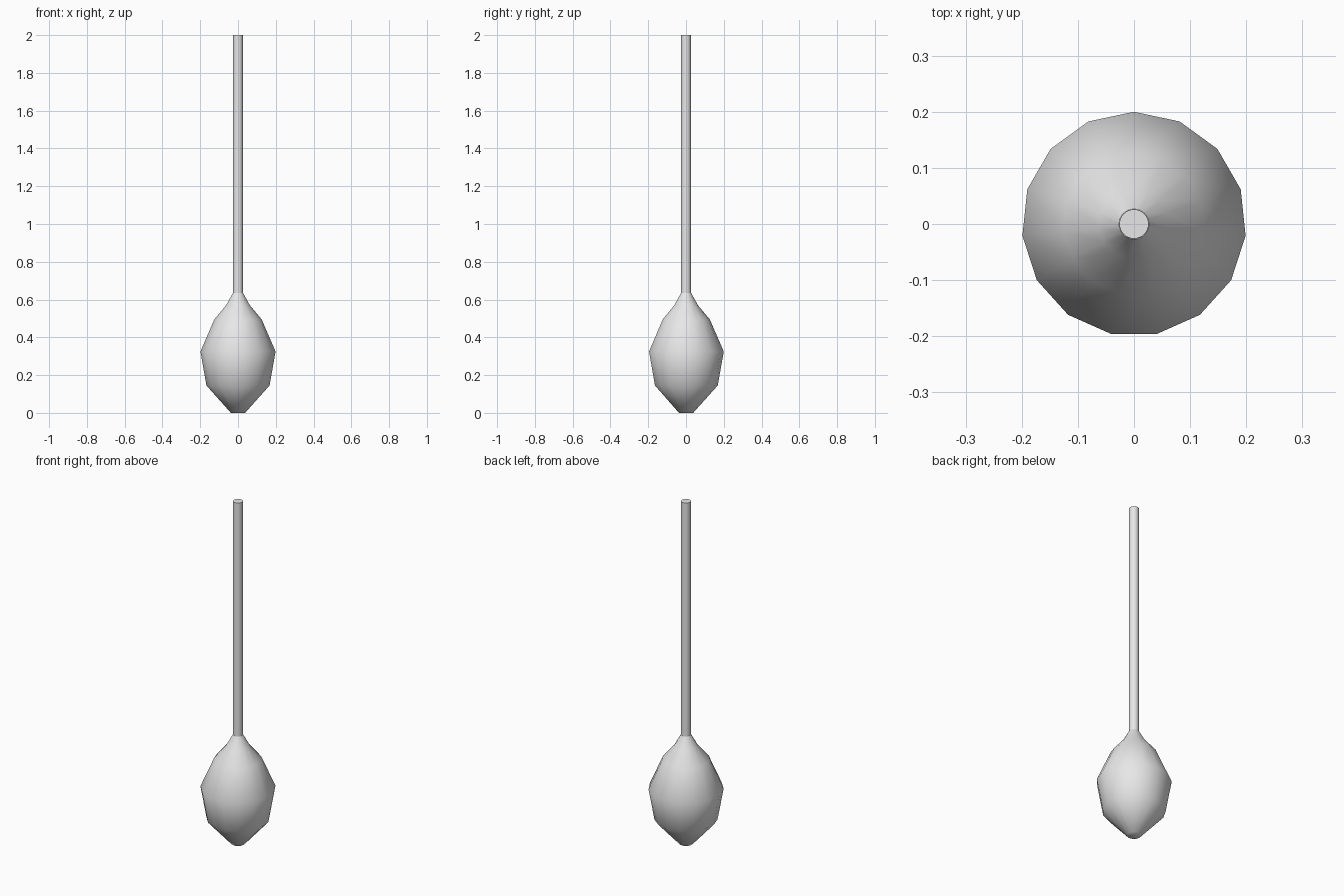
import bpy, bmesh, math

cube = bpy.data.objects.get("Cube")
if cube:
    bpy.data.objects.remove(cube, do_unlink=True)

grey = bpy.data.materials.new("light grey")
grey.use_nodes = True
colour = (0.8, 0.8, 0.8, 1)
grey.diffuse_color = colour
grey.node_tree.nodes["Principled BSDF"].inputs["Base Color"].default_value = colour


def lathe(name, profile, sides):
    """Closed solid of revolution; the first vertex of each ring points to +y."""
    bm = bmesh.new()
    rings = []
    for r, z in profile:
        angles = [math.pi / 2 + math.tau * i / sides for i in range(sides)]
        rings.append([bm.verts.new((r * math.cos(a), r * math.sin(a), z)) for a in angles])
    for low, high in zip(rings, rings[1:]):
        for i in range(sides):
            j = (i + 1) % sides
            bm.faces.new((low[i], low[j], high[j], high[i]))
    bm.faces.new(rings[0][::-1])
    bm.faces.new(rings[-1])
    mesh = bpy.data.meshes.new(name)
    bm.to_mesh(mesh)
    bm.free()
    mesh.materials.append(grey)
    obj = bpy.data.objects.new(name, mesh)
    bpy.context.collection.objects.link(obj)
    bpy.ops.object.select_all(action="DESELECT")
    obj.select_set(True)
    bpy.context.view_layer.objects.active = obj
    bpy.ops.object.shade_smooth_by_angle(angle=math.radians(60))
    return obj


# Faceted bulb head, tapering up into the handle
lathe("bulb_head", [(0.038, 0), (0.168, 0.145), (0.2, 0.325), (0.126, 0.495),
                    (0.063, 0.57), (0.027, 0.635)], 15)

# Long straight handle, seated in the neck of the head
lathe("handle", [(0.026, 0.6), (0.026, 2)], 32)
